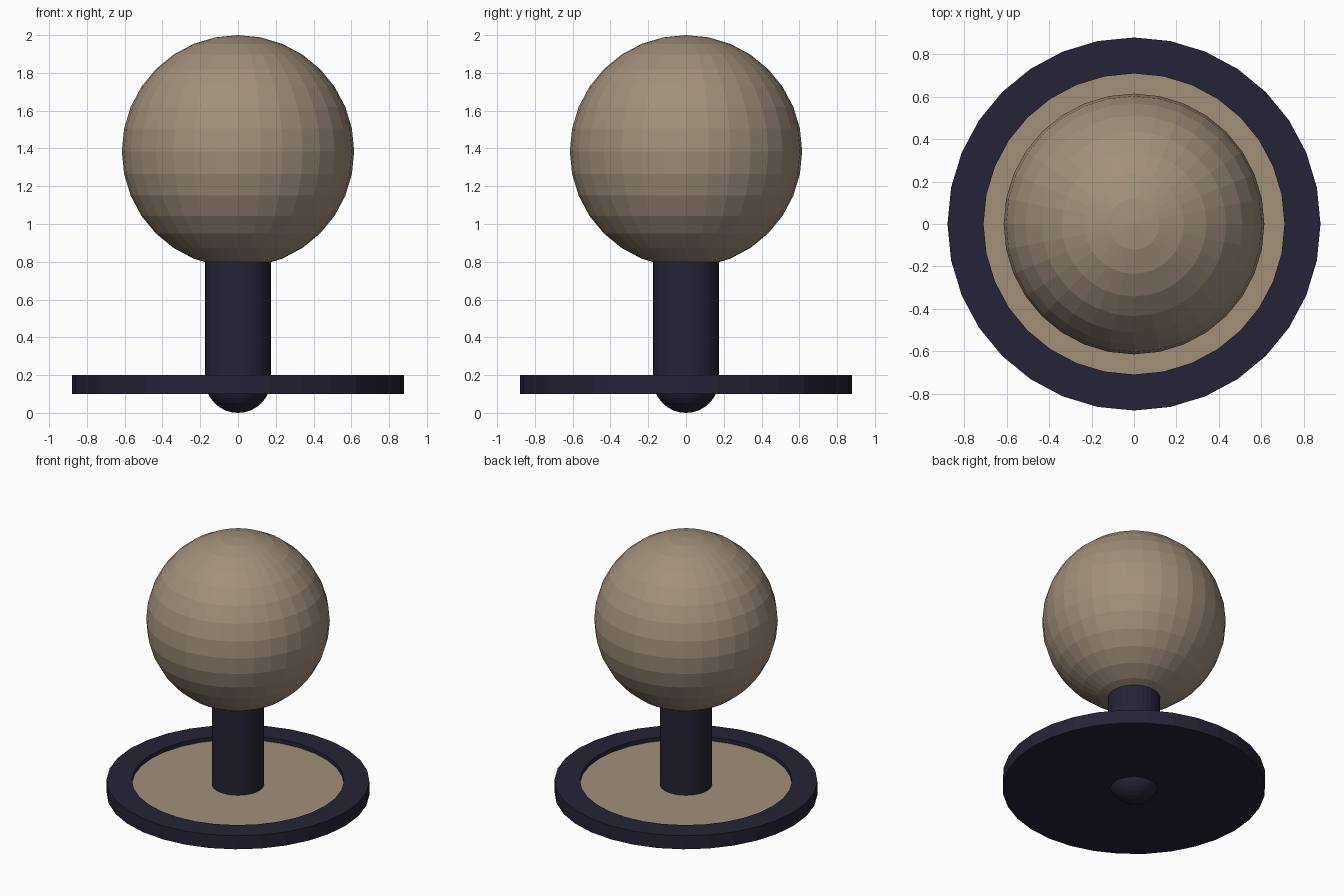
import bpy, bmesh, math

if "Cube" in bpy.data.objects:
    bpy.data.objects.remove(bpy.data.objects["Cube"])

SIDES = 32


def material(name, rgb):
    m = bpy.data.materials.new(name)
    m.diffuse_color = (*rgb, 1.0)
    m.use_nodes = True
    m.node_tree.nodes["Principled BSDF"].inputs["Base Color"].default_value = m.diffuse_color
    return m


tan = material("warm_tan", (0.36, 0.28, 0.195))
navy = material("dark_navy", (0.018, 0.017, 0.038))


def lathe(name, profile, mat):
    """Spin an (r, z) profile, listed bottom to top on the outside, round z."""
    bm = bmesh.new()
    rings = []
    for r, z in profile:
        if r < 1e-6:
            rings.append([bm.verts.new((0, 0, z))] * SIDES)
        else:
            rings.append([bm.verts.new((r * math.cos(a), r * math.sin(a), z))
                          for a in (2 * math.pi * i / SIDES for i in range(SIDES))])
    for lo, hi in zip(rings, rings[1:]):
        for i in range(SIDES):
            j = (i + 1) % SIDES
            corners = list(dict.fromkeys((lo[i], lo[j], hi[j], hi[i])))
            bm.faces.new(corners)
    bmesh.ops.recalc_face_normals(bm, faces=bm.faces)
    mesh = bpy.data.meshes.new(name)
    bm.to_mesh(mesh)
    bm.free()
    mesh.materials.append(mat)
    obj = bpy.data.objects.new(name, mesh)
    bpy.context.collection.objects.link(obj)
    return obj


# Large faceted ball
R = 0.615
ball = [(R * math.sin(math.pi * k / 16), 2 - R - R * math.cos(math.pi * k / 16))
        for k in range(17)]
lathe("ball_head", ball, tan)

# Stem with a rounded foot poking out below the disc
S = 0.175
foot = [(S * math.sin(math.pi * k / 16), S - S * math.cos(math.pi * k / 16))
        for k in range(9)]
lathe("stem", foot + [(S, 0.81), (0, 0.81)], navy)

# Round base with a raised rim and a tan recessed floor
FLOOR = 0.17
base = lathe("base_disc", [(0, 0.1), (0.88, 0.1), (0.88, 0.2), (0.71, 0.2),
                           (0.71, FLOOR), (0, FLOOR)], navy)
base.data.materials.append(tan)
for f in base.data.polygons:
    if f.normal.z > 0.9 and abs(f.center.z - FLOOR) < 0.005:
        f.material_index = 1
